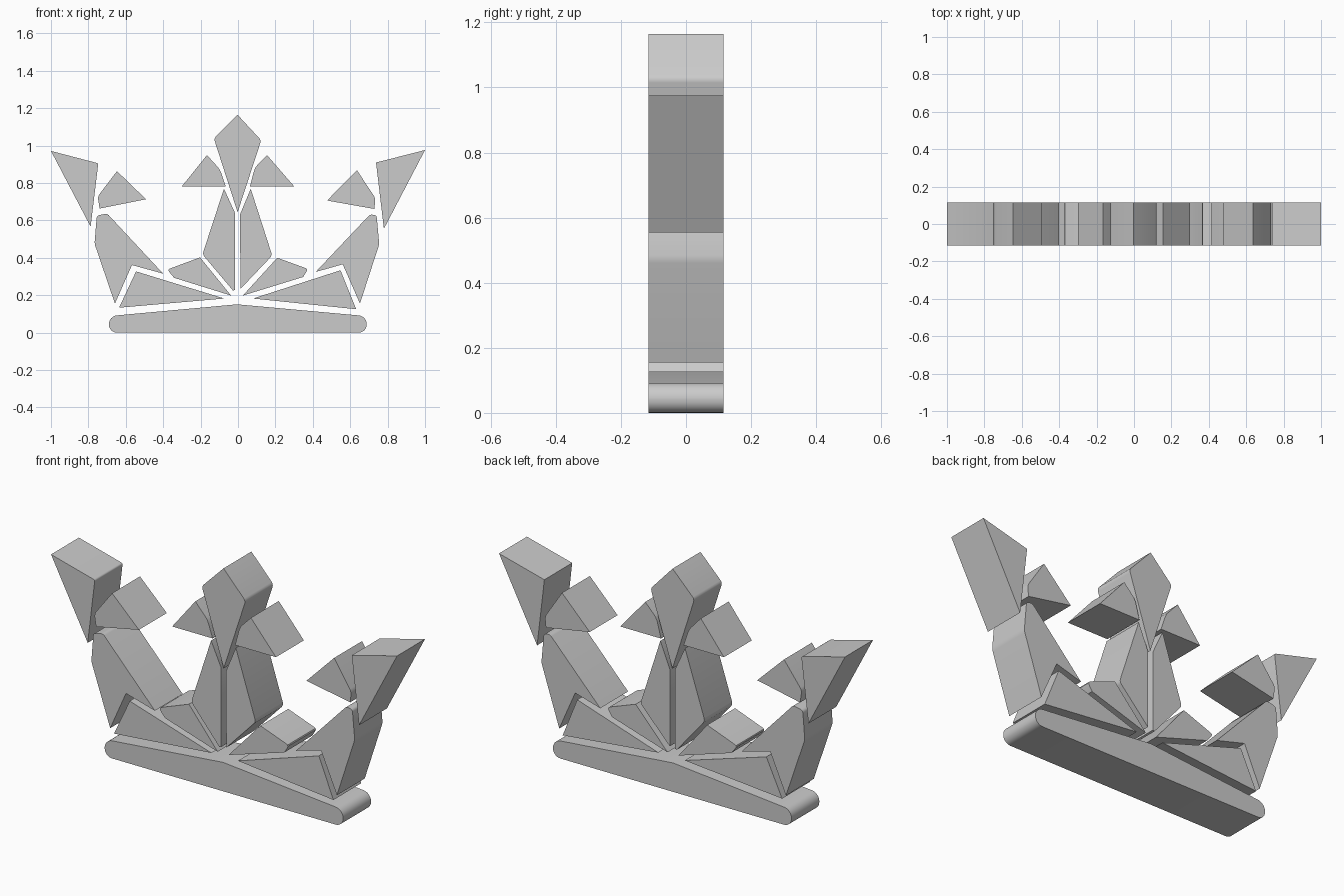
import bpy, bmesh

if "Cube" in bpy.data.objects:
    bpy.data.objects.remove(bpy.data.objects["Cube"])

HALF = 0.115  # half thickness of every plate


def plate(name, pts, rounded=(), radius=0.015, segments=3):
    """Extrude an (x, z) outline along y, rounding the listed corners."""
    bm = bmesh.new()
    front = [bm.verts.new((x, -HALF, z)) for x, z in pts]
    back = [bm.verts.new((x, HALF, z)) for x, z in pts]
    n = len(pts)
    bm.faces.new(front)
    bm.faces.new(back[::-1])
    for i in range(n):
        j = (i + 1) % n
        bm.faces.new((front[j], front[i], back[i], back[j]))
    bm.normal_update()
    edges = [bm.edges.get((front[i], back[i])) for i in rounded]
    if edges:
        bmesh.ops.bevel(bm, geom=edges, offset=radius, segments=segments,
                        profile=0.5, affect='EDGES')
    bmesh.ops.recalc_face_normals(bm, faces=bm.faces)
    mesh = bpy.data.meshes.new(name)
    bm.to_mesh(mesh)
    bm.free()
    ob = bpy.data.objects.new(name, mesh)
    bpy.context.collection.objects.link(ob)
    bpy.ops.object.select_all(action='DESELECT')
    bpy.context.view_layer.objects.active = ob
    ob.select_set(True)
    bpy.ops.object.shade_smooth_by_angle()
    return ob


# Base band with rounded ends and a low central peak
plate("base_band", [(-0.69, 0), (0.688, 0), (0.688, 0.088), (-0.005, 0.151), (-0.69, 0.088)],
      rounded=(0, 1, 2, 4), radius=0.042, segments=6)

# Central gem and the two leaves beside it
plate("center_gem", [(-0.003, 1.165), (0.124, 1.028), (-0.002, 0.643), (-0.129, 1.038)],
      rounded=(1, 3), radius=0.014)
plate("gem_leaf_left", [(-0.166, 0.949), (-0.096, 0.872), (-0.066, 0.782), (-0.3, 0.782)],
      rounded=(1,), radius=0.02)
plate("gem_leaf_right", [(0.155, 0.949), (0.3, 0.782), (0.064, 0.782), (0.09, 0.882)],
      rounded=(3,), radius=0.02)

# Split central stem
plate("stem_left", [(-0.075, 0.769), (-0.017, 0.642), (-0.017, 0.228), (-0.027, 0.225), (-0.19, 0.418)],
      rounded=(4,))
plate("stem_right", [(0.068, 0.769), (0.183, 0.412), (0.013, 0.233), (0.011, 0.632)],
      rounded=(1,))

# Small leaves at the foot of the stem
plate("foot_leaf_left", [(-0.203, 0.402), (-0.037, 0.198), (-0.342, 0.293), (-0.378, 0.337)],
      rounded=(3,))
plate("foot_leaf_right", [(0.21, 0.4), (0.375, 0.34), (0.348, 0.297), (0.026, 0.198)],
      rounded=(1,))

# Long low leaves above the band
plate("low_leaf_left", [(-0.545, 0.327), (-0.073, 0.182), (-0.636, 0.133)])
plate("low_leaf_right", [(0.548, 0.333), (0.632, 0.125), (0.08, 0.182)])

# Notched outer arms
plate("outer_arm_left", [(-0.755, 0.625), (-0.7, 0.637), (-0.4, 0.315), (-0.567, 0.361),
                         (-0.658, 0.155), (-0.767, 0.475)], rounded=(0, 1, 5), radius=0.012)
plate("outer_arm_right", [(0.706, 0.632), (0.741, 0.627), (0.755, 0.472), (0.652, 0.155),
                          (0.56, 0.365), (0.415, 0.324)], rounded=(0, 1, 2), radius=0.012)

# Side leaves
plate("side_leaf_left", [(-0.647, 0.863), (-0.492, 0.713), (-0.74, 0.663), (-0.75, 0.728)],
      rounded=(3,))
plate("side_leaf_right", [(0.636, 0.868), (0.735, 0.718), (0.729, 0.661), (0.476, 0.706)],
      rounded=(1,))

# Outer tips
plate("outer_tip_left", [(-1, 0.971), (-0.747, 0.905), (-0.788, 0.566)], rounded=(1,), radius=0.008)
plate("outer_tip_right", [(1, 0.976), (0.78, 0.555), (0.738, 0.909)])
